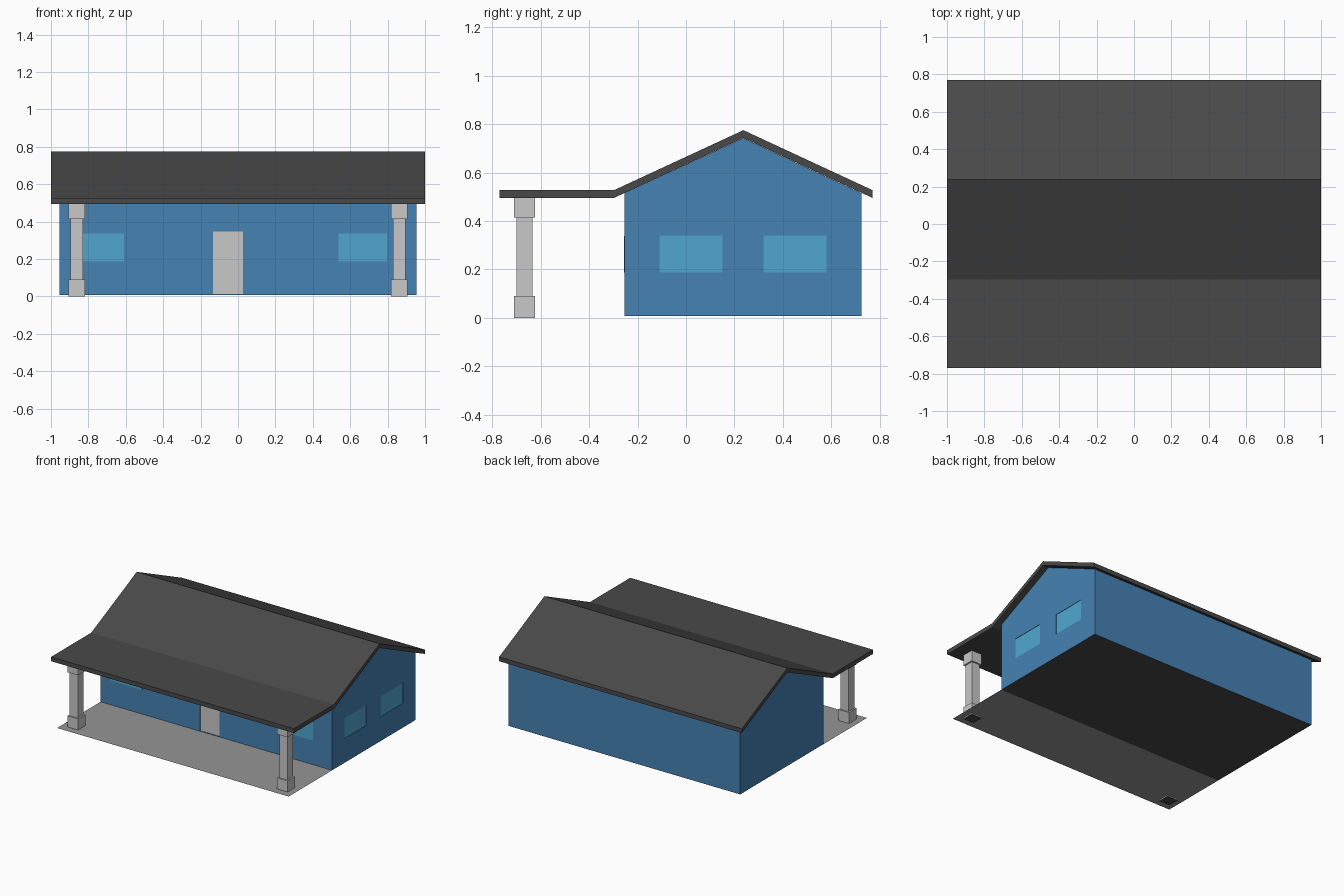
import bpy, bmesh
from mathutils import Vector

if "Cube" in bpy.data.objects:
    bpy.data.objects.remove(bpy.data.objects["Cube"])


def material(name, r, g, b):
    lin = [(c / 255 / 12.92 if c < 10 else ((c / 255 + 0.055) / 1.055) ** 2.4) for c in (r, g, b)]
    m = bpy.data.materials.new(name)
    m.diffuse_color = (*lin, 1)
    m.use_nodes = True
    m.node_tree.nodes["Principled BSDF"].inputs["Base Color"].default_value = m.diffuse_color
    return m


BLUE = material("blue_wall", 70, 130, 180)
DARK = material("dark_roof", 73, 73, 73)
LIGHT = material("light_grey", 200, 200, 200)
FLOOR = material("porch_grey", 149, 149, 149)
GLASS = material("window_blue", 80, 167, 207)


def finish(name, bm, *mats):
    bmesh.ops.recalc_face_normals(bm, faces=bm.faces)
    me = bpy.data.meshes.new(name)
    bm.to_mesh(me)
    bm.free()
    for m in mats:
        me.materials.append(m)
    ob = bpy.data.objects.new(name, me)
    bpy.context.collection.objects.link(ob)
    return ob


def add_box(bm, lo, hi):
    lo, hi = Vector(lo), Vector(hi)
    verts = bmesh.ops.create_cube(bm, size=1)["verts"]
    for v in verts:
        v.co = Vector(a * b for a, b in zip(v.co, hi - lo)) + (lo + hi) / 2


def box(name, lo, hi, mat):
    bm = bmesh.new()
    add_box(bm, lo, hi)
    return finish(name, bm, mat)


def extrude_x(name, profile, x0, x1, *mats):
    """Extrude a (y, z) outline along x."""
    bm = bmesh.new()
    face = bm.faces.new([bm.verts.new((x0, y, z)) for y, z in profile])
    new = bmesh.ops.extrude_face_region(bm, geom=[face])["geom"]
    bmesh.ops.translate(bm, vec=(x1 - x0, 0, 0),
                        verts=[g for g in new if isinstance(g, bmesh.types.BMVert)])
    return finish(name, bm, *mats)


WX, Y0, Y1, Z0, RIDGE = 0.954, -0.255, 0.725, 0.008, 0.237

# House body with gable ends and dark underside
walls = extrude_x("walls", [(Y0, Z0), (Y1, Z0), (Y1, 0.515), (RIDGE, 0.742), (Y0, 0.515)],
                  -WX, WX, BLUE, DARK)
for p in walls.data.polygons:
    if p.normal.z < -0.9:
        p.material_index = 1

# Folded roof: flat porch cover running into a gable
under = [(-0.771, 0.495), (-0.298, 0.495), (RIDGE, 0.743), (0.771, 0.495)]
extrude_x("roof", under + [(y, z + 0.032) for y, z in reversed(under)], -1, 1, DARK)

# Shallow recesses for the door and the side windows
D = 0.006
side_windows = [(-0.11, 0.15), (0.32, 0.58)]
bm = bmesh.new()
add_box(bm, (-0.133, Y0 - 0.05, 0.012), (0.027, Y0 + D, 0.347))
for a, b in side_windows:
    add_box(bm, (WX - D, a, 0.188), (WX + 0.05, b, 0.34))
cutter = finish("opening_cutter", bm)
cutter.hide_render = True
cutter.hide_viewport = False
mod = walls.modifiers.new("openings", "BOOLEAN")
mod.operation = "DIFFERENCE"
mod.object = cutter
bpy.context.view_layer.objects.active = walls
bpy.ops.object.modifier_apply(modifier=mod.name)
bpy.data.objects.remove(cutter)

# Door and window panels
box("door", (-0.133, Y0 + D - 0.003, 0.012), (0.027, Y0 + D + 0.001, 0.347), LIGHT)
for i, (a, b) in enumerate(side_windows):
    box(f"side_window_{i + 1}", (WX - D - 0.001, a, 0.188), (WX - D + 0.003, b, 0.34), GLASS)
for i, x in enumerate((-0.87, 0.536)):
    box(f"front_window_{i + 1}", (x, Y0 - 0.002, 0.188), (x + 0.26, Y0 + 0.002, 0.338), GLASS)

# Porch floor sheet
bm = bmesh.new()
bm.faces.new([bm.verts.new(c) for c in ((-WX, -0.766, Z0), (WX, -0.766, Z0),
                                        (WX, Y0, Z0), (-WX, Y0, Z0))])
finish("porch_floor", bm, FLOOR)

# Square columns with base and capital blocks, dark on the bottom
for side, x in (("left", -0.863), ("right", 0.863)):
    bm = bmesh.new()
    for half, lo, hi in ((0.044, 0, 0.09), (0.033, 0.09, 0.415), (0.044, 0.415, 0.497)):
        add_box(bm, (x - half, -0.667 - half, lo), (x + half, -0.667 + half, hi))
    col = finish(f"{side}_column", bm, LIGHT, DARK)
    for p in col.data.polygons:
        if p.normal.z < -0.9 and p.center.z < 0.01:
            p.material_index = 1
